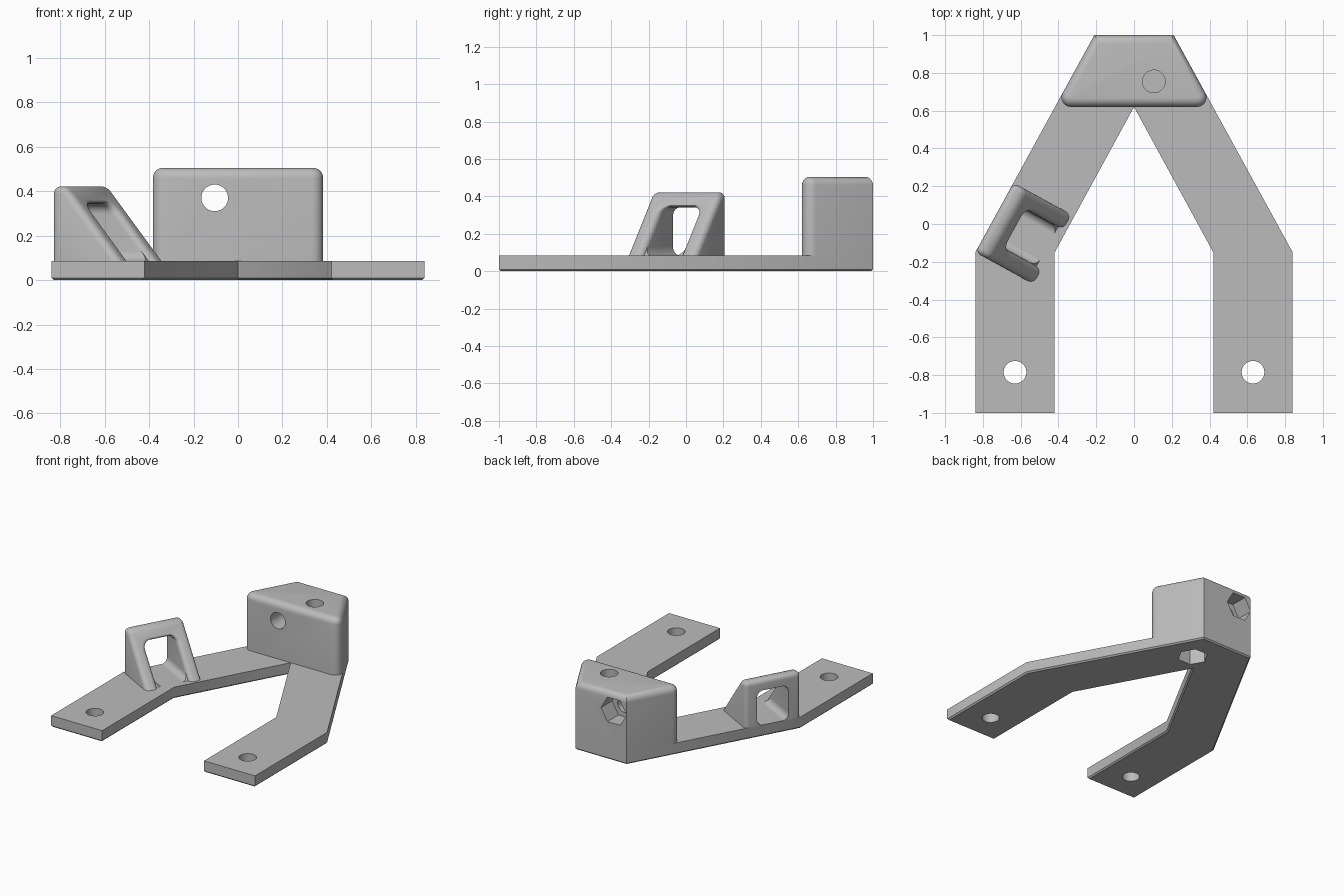
import bpy, bmesh, math
from mathutils import Vector, Matrix

cube = bpy.data.objects.get("Cube")
if cube:
    bpy.data.objects.remove(cube, do_unlink=True)

grey = bpy.data.materials.new("plain_grey")
grey.use_nodes = True
grey.diffuse_color = (0.5, 0.5, 0.5, 1)
bsdf = next(n for n in grey.node_tree.nodes if n.type == 'BSDF_PRINCIPLED')
bsdf.inputs["Base Color"].default_value = (0.5, 0.5, 0.5, 1)
bsdf.inputs["Roughness"].default_value = 0.6

PLATE, BLOCK_TOP = 0.085, 0.505


def rounded(corners, steps=6):
    """Outline from (x, y, radius) corners, with filleted corners."""
    out = []
    for i, (x, y, r) in enumerate(corners):
        p = Vector((x, y))
        if not r:
            out.append(p)
            continue
        a = (Vector(corners[i - 1][:2]) - p).normalized()
        b = (Vector(corners[(i + 1) % len(corners)][:2]) - p).normalized()
        half = a.angle(b) / 2
        centre = p + (a + b).normalized() * r / math.sin(half)
        start = p + a * r / math.tan(half) - centre
        end = p + b * r / math.tan(half) - centre
        sweep = start.angle(end)
        for k in range(steps + 1):
            f = k / steps
            out.append(centre + (start * math.sin((1 - f) * sweep)
                                 + end * math.sin(f * sweep)) / math.sin(sweep))
    return out


def loft(name, lower, upper, bevel_rule=None, width=0.0, segments=1):
    """Solid between two matching rings; edges meeting the rule are bevelled."""
    bm = bmesh.new()
    lo = [bm.verts.new(p) for p in lower]
    up = [bm.verts.new(p) for p in upper]
    bm.faces.new(lo[::-1])
    bm.faces.new(up)
    for i in range(len(lo)):
        bm.faces.new((lo[i - 1], lo[i], up[i], up[i - 1]))
    bmesh.ops.recalc_face_normals(bm, faces=bm.faces)
    if bevel_rule:
        edges = [e for e in bm.edges if bevel_rule(*[v.co for v in e.verts])]
        bmesh.ops.bevel(bm, geom=edges, offset=width, segments=segments,
                        profile=0.5, affect='EDGES', clamp_overlap=True)
    mesh = bpy.data.meshes.new(name)
    bm.to_mesh(mesh)
    bm.free()
    obj = bpy.data.objects.new(name, mesh)
    mesh.materials.append(grey)
    bpy.context.collection.objects.link(obj)
    return obj


def activate(obj):
    bpy.ops.object.select_all(action='DESELECT')
    obj.select_set(True)
    bpy.context.view_layer.objects.active = obj


def drill(obj, start, end, radius, sides=40):
    """Cut a round or six-sided hole between two points."""
    a, b = Vector(start), Vector(end)
    turn = (b - a).to_track_quat('Z', 'Y')
    ring = [turn @ Vector((radius * math.cos(t), radius * math.sin(t), 0))
            for t in (math.tau * k / sides for k in range(sides))]
    cutter = loft("hole_cutter", [a + p for p in ring], [b + p for p in ring])
    cutter.hide_render = True
    mod = obj.modifiers.new("hole", 'BOOLEAN')
    mod.operation, mod.solver, mod.object = 'DIFFERENCE', 'EXACT', cutter
    activate(obj)
    bpy.ops.object.modifier_apply(modifier=mod.name)
    bpy.data.objects.remove(cutter, do_unlink=True)


def at_height(points, z):
    return [Vector((p.x, p.y, z)) for p in points]


# Forked base plate with a small chamfer underneath
half = [(0, 0.62), (0.42, -0.15), (0.42, -1), (0.84, -1), (0.84, -0.15), (0.21, 1)]
outline = [Vector(p) for p in half] + [Vector((-x, y)) for x, y in half[:0:-1]]
base = loft("forked_base_plate", at_height(outline, 0), at_height(outline, PLATE),
            lambda a, b: a.z == 0 and b.z == 0, 0.01)

# Upright block on the joined end, with rounded top and front corners
front_x = 0.21 + 0.63 * 0.38 / 1.15
trapezoid = rounded([(-front_x, 0.62, 0.05), (front_x, 0.62, 0.05),
                     (0.21, 1, 0), (-0.21, 1, 0)])
top_z = max(at_height(trapezoid, BLOCK_TOP)[0].z, 0)
block = loft("upright_block", at_height(trapezoid, PLATE), at_height(trapezoid, BLOCK_TOP),
             lambda a, b: min(a.z, b.z) > top_z - 0.001, 0.045, 6)

# Bolt holes in the arms
for side in (-1, 1):
    drill(base, (side * 0.63, -0.785, -0.1), (side * 0.63, -0.785, 0.2), 0.06)

# Horizontal bolt hole with a nut pocket at the back
drill(block, (-0.105, 0.5, 0.37), (-0.105, 1.1, 0.37), 0.06)
drill(block, (-0.105, 0.87, 0.37), (-0.105, 1.1, 0.37), 0.105, 6)

# Vertical bolt hole, closed by a thin web above the nut pocket
drill(block, (0.105, 0.755, 0.16), (0.105, 0.755, 0.6), 0.06)
for part in (base, block):
    drill(part, (0.105, 0.755, -0.1), (0.105, 0.755, 0.145), 0.105, 6)

# Sloping loop on one arm: t runs along the arm, u runs inward across it
along = Vector((0.63, 1.15, 0)).normalized()
inward = Vector((along.y, -along.x, 0))
place = Matrix((along, inward, Vector((0, 0, 1)))).transposed().to_4x4()
place.translation = Vector((-0.84, -0.15, PLATE - 0.001))
W, H, LEG, DEPTH, SLOPE = 0.42, 0.338, 0.092, 0.35, 0.83


def sloped(name, profile, front_gap=0.0, **bevel):
    rear = [Vector((p.x, 0, p.y)) for p in profile]
    front = [Vector((p.x, DEPTH - front_gap - SLOPE * p.y, p.y)) for p in profile]
    obj = loft(name, rear, front, **bevel)
    obj.data.transform(place)
    return obj


def loop_edge(a, b):
    on_floor = max(a.z, b.z) < 0.001
    mid = (a + b) / 2
    outer = mid.x < 0.001 or mid.x > W - 0.001 or mid.z > H - 0.001
    at_front = min(a.y, b.y) > 0.001
    return not on_floor and (outer or at_front)


arch = rounded([(0, 0, 0), (0, H, 0), (W, H, 0), (W, 0, 0), (W - LEG, 0, 0),
                (W - LEG, H - 0.08, 0.045), (LEG, H - 0.08, 0.045), (LEG, 0, 0)])
loop = sloped("sloping_loop", arch, bevel_rule=loop_edge, width=0.032, segments=5)
parts = [base, block, loop]

# Fillets where the loop legs meet the plate
F = 0.045
for label, foot, way in (("near", LEG, 1), ("far", W - LEG, -1)):
    arc = [Vector((foot + way * F * (1 - math.cos(t)), F * (1 - math.sin(t))))
           for t in (math.pi / 2 * k / 6 for k in range(7))]
    corner = Vector((foot - way * 0.02, 0))
    parts.append(sloped(label + "_foot_fillet",
                        [corner, Vector((corner.x, F))] + arc, 0.03))

for part in parts:
    activate(part)
    bpy.ops.object.shade_smooth_by_angle(angle=math.radians(32))
